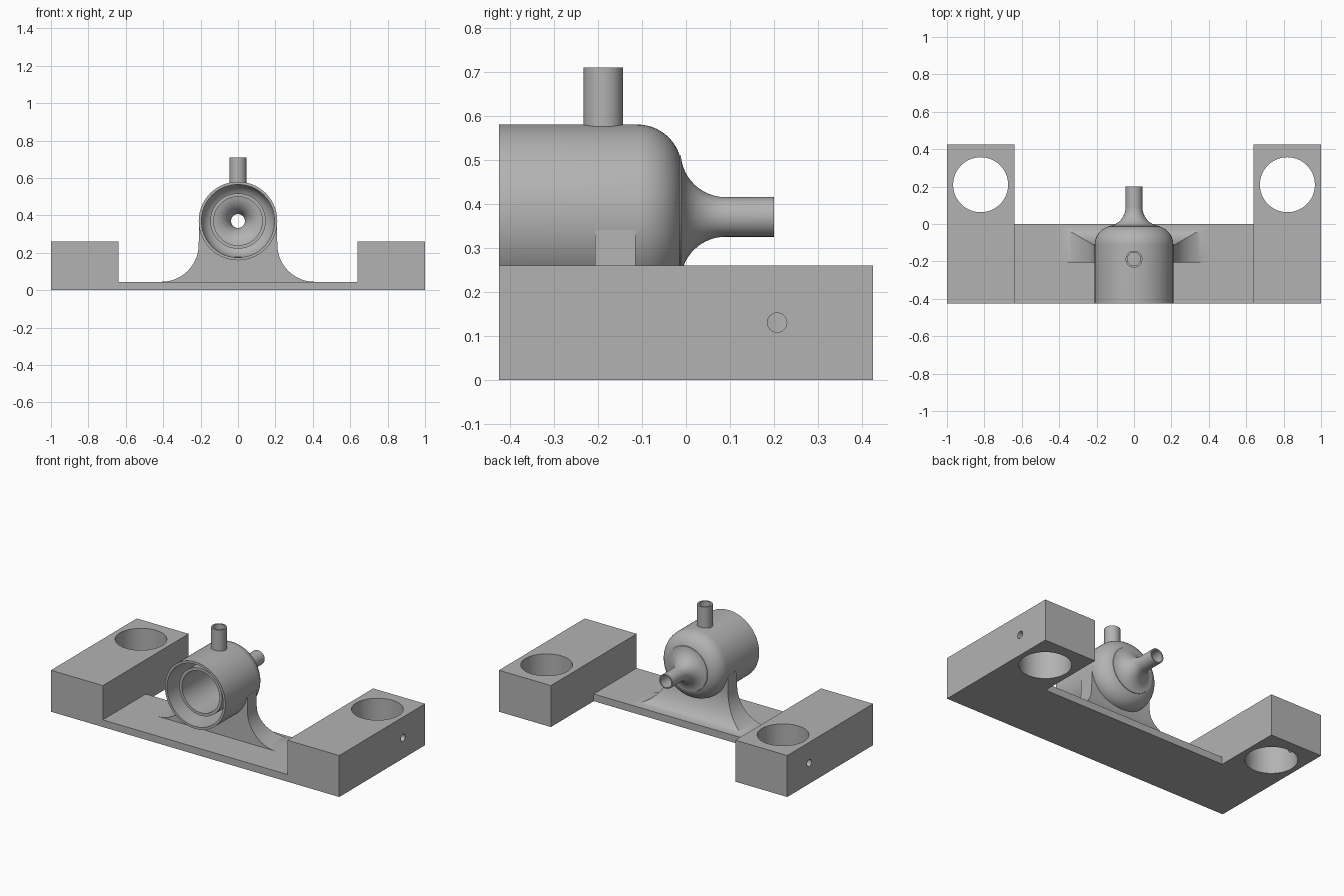
import bpy
import bmesh
from math import sin, cos, pi, radians, sqrt
from mathutils import Matrix, Vector

if "Cube" in bpy.data.objects:
    bpy.data.objects.remove(bpy.data.objects["Cube"])

gray = bpy.data.materials.new("machined gray")
gray.use_nodes = True
COLOR = (0.45, 0.45, 0.45, 1)
gray.diffuse_color = COLOR
gray.node_tree.nodes["Principled BSDF"].inputs["Base Color"].default_value = COLOR

AXIS_Z = 0.37      # height of the body axis
FRONT = -0.425
PORT_Y = -0.188


def finish(name, bm):
    bmesh.ops.recalc_face_normals(bm, faces=bm.faces)
    mesh = bpy.data.meshes.new(name)
    bm.to_mesh(mesh)
    bm.free()
    mesh.materials.append(gray)
    ob = bpy.data.objects.new(name, mesh)
    bpy.context.collection.objects.link(ob)
    return ob


def box(name, lo, hi):
    lo, hi = Vector(lo), Vector(hi)
    bm = bmesh.new()
    bmesh.ops.create_cube(bm, size=1)
    for v in bm.verts:
        v.co = (lo + hi) / 2 + v.co * (hi - lo)
    return finish(name, bm)


def cylinder(name, a, b, radius):
    a, b = Vector(a), Vector(b)
    bm = bmesh.new()
    turn = (b - a).to_track_quat("Z", "Y").to_matrix().to_4x4()
    bmesh.ops.create_cone(bm, cap_ends=True, segments=64, radius1=radius,
                          radius2=radius, depth=(b - a).length,
                          matrix=Matrix.Translation((a + b) / 2) @ turn)
    return finish(name, bm)


def lathe(name, profile, matrix, steps=80):
    """Spin a closed (radius, height) outline about local z."""
    bm = bmesh.new()
    rings = [[bm.verts.new((r * cos(2 * pi * i / steps), r * sin(2 * pi * i / steps), h))
              for r, h in profile] for i in range(steps)]
    n = len(profile)
    for i in range(steps):
        a, b = rings[i], rings[(i + 1) % steps]
        for j in range(n):
            k = (j + 1) % n
            bm.faces.new((a[j], a[k], b[k], b[j]))
    bm.transform(matrix)
    return finish(name, bm)


def activate(ob):
    bpy.ops.object.select_all(action="DESELECT")
    ob.select_set(True)
    bpy.context.view_layer.objects.active = ob


def cut(ob, cutter):
    cutter.hide_render = True
    mod = ob.modifiers.new("cut", "BOOLEAN")
    mod.operation = "DIFFERENCE"
    mod.solver = "EXACT"
    mod.object = cutter
    activate(ob)
    bpy.ops.object.modifier_apply(modifier=mod.name)
    bpy.data.objects.remove(cutter)


def smooth(ob):
    activate(ob)
    bpy.ops.object.shade_smooth_by_angle(angle=radians(30))


def arc(cy, cr, radius, start_r, end_r, side, steps=12):
    """Points of a round between two radii, bulging to one side in y."""
    pts = []
    for i in range(steps + 1):
        # even steps of angle
        a0 = max(-1, min(1, (start_r - cr) / radius))
        a1 = max(-1, min(1, (end_r - cr) / radius))
        t0, t1 = math_asin(a0), math_asin(a1)
        t = t0 + (t1 - t0) * i / steps
        pts.append((cr + radius * sin(t), cy + side * radius * cos(t)))
    return pts


def math_asin(v):
    from math import asin
    return asin(v)


# Base plate and the two clamp blocks
box("base_plate", (-0.64, FRONT, 0), (0.64, 0, 0.045))
for side, label in ((1, "left"), (-1, "right")):
    x0, x1 = sorted((side * 0.64, side))
    block = box(label + "_block", (x0, FRONT, 0), (x1, 0.425, 0.26))
    cut(block, cylinder("bore", (side * 0.82, 0.21, -0.1), (side * 0.82, 0.21, 0.4), 0.147))
    cut(block, cylinder("screw_hole", (side * 0.85, 0.207, 0.13), (side * 1.1, 0.207, 0.13), 0.022))
    smooth(block)

# Hollow body: outer dome and neck, inner neck, inner tube, inner dome
profile = [(0.21, FRONT)]
profile += arc(-0.11, 0.11, 0.1, 0.21, 0.14, 1)
profile += arc(0.09, 0.147, 0.102, 0.139, 0.045, -1)
profile += [(0.045, 0.2), (0.037, 0.2)]
profile += arc(0.09, 0.147, 0.11, 0.037, 0.13, -1)
profile += [(0.13, -0.37), (0.148, -0.37)]
profile += arc(-0.11, 0.11, 0.085, 0.148, 0.195, 1)
profile += [(0.195, FRONT)]
along_y = Matrix.Translation((0, 0, AXIS_Z)) @ Matrix.Rotation(-pi / 2, 4, "X")
body = lathe("body_shell", profile, along_y)
cut(body, cylinder("port_bore", (0, PORT_Y, 0.535), (0, PORT_Y, 0.8), 0.035))
smooth(body)

# Top port tube
port = lathe("top_port", [(0.045, 0.567), (0.045, 0.71), (0.035, 0.71), (0.035, 0.567)],
             Matrix.Translation((0, PORT_Y, 0)), 48)
smooth(port)

# Support: stacked rectangles that flare in coves at the sides and the back
bm = bmesh.new()
levels = []
for i in range(17):
    t = pi / 2 * i / 16
    levels.append((0.41 - 0.2 * sin(t), -0.115 * sin(t), 0.245 - 0.2 * cos(t)))
levels.append((0.209, -0.115, 0.34))
rows = [[bm.verts.new(p) for p in ((-w, -0.207, z), (w, -0.207, z), (w, yb, z), (-w, yb, z))]
        for w, yb, z in levels]
for a, b in zip(rows, rows[1:]):
    for j in range(4):
        k = (j + 1) % 4
        bm.faces.new((a[j], a[k], b[k], b[j]))
bm.faces.new(rows[0])
bm.faces.new(rows[-1])
support = finish("support", bm)
cut(support, cylinder("saddle", (0, -0.5, AXIS_Z), (0, -0.108, AXIS_Z), 0.203))
smooth(support)
